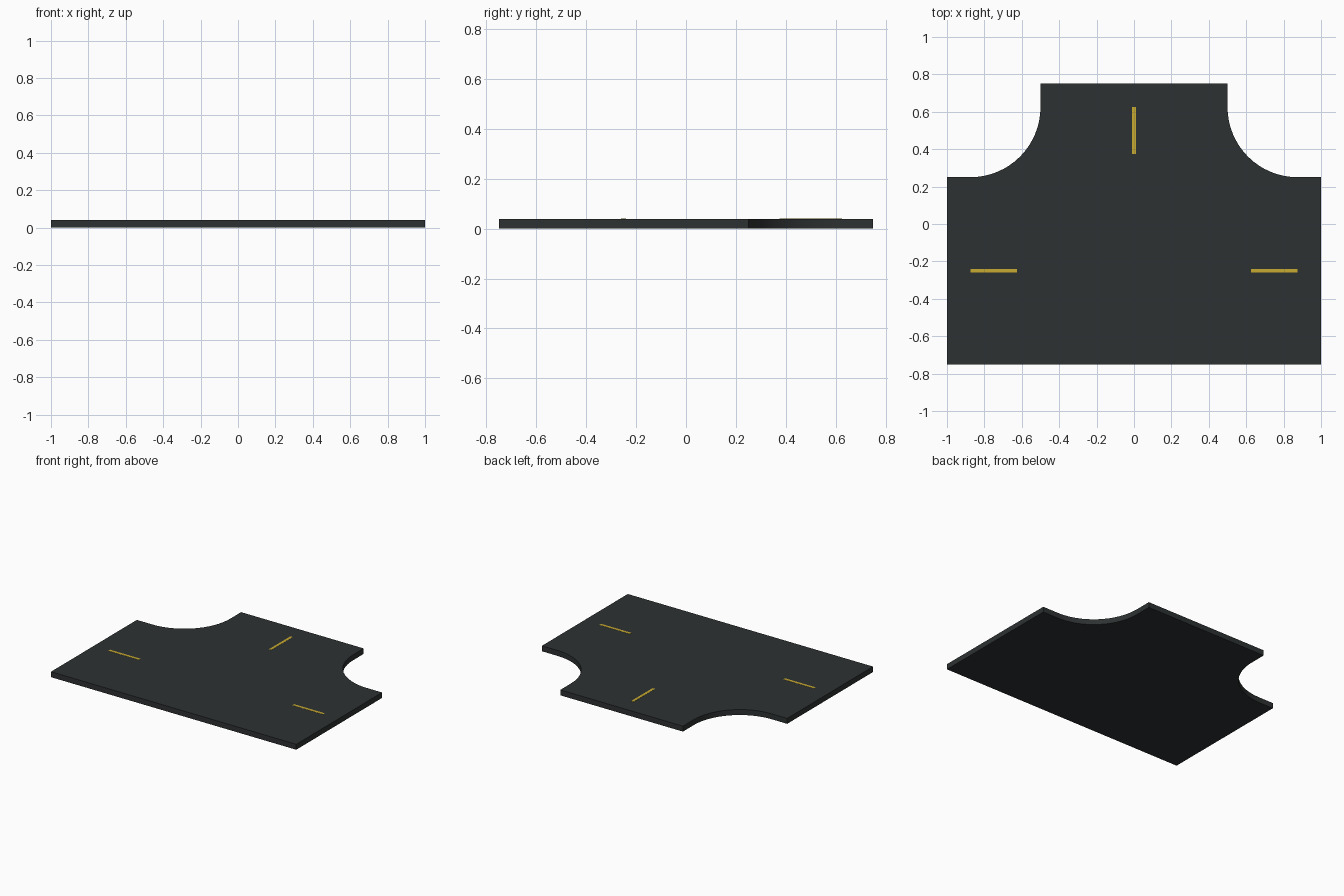
import bpy, bmesh, math

if "Cube" in bpy.data.objects:
    bpy.data.objects.remove(bpy.data.objects["Cube"])

HEIGHT = 0.04


def material(name, color):
    m = bpy.data.materials.new(name)
    m.diffuse_color = (*color, 1)
    m.use_nodes = True
    m.node_tree.nodes["Principled BSDF"].inputs["Base Color"].default_value = m.diffuse_color
    return m


def slab(name, outline, z0, z1, mat):
    """Extrude a counter-clockwise outline from z0 to z1."""
    bm = bmesh.new()
    base = bm.faces.new([bm.verts.new((x, y, z0)) for x, y in outline])
    top = bmesh.ops.extrude_face_region(bm, geom=[base], use_keep_orig=True)
    bmesh.ops.translate(bm, vec=(0, 0, z1 - z0),
                        verts=[g for g in top["geom"] if isinstance(g, bmesh.types.BMVert)])
    bmesh.ops.recalc_face_normals(bm, faces=bm.faces)
    mesh = bpy.data.meshes.new(name)
    bm.to_mesh(mesh)
    bm.free()
    mesh.materials.append(mat)
    obj = bpy.data.objects.new(name, mesh)
    bpy.context.collection.objects.link(obj)
    return obj


asphalt = material("asphalt", (0.027, 0.031, 0.032))
yellow = material("yellow_paint", (0.58, 0.41, 0.03))

# Road tile: right half of the outline with a rounded inner corner, then mirrored
R, CX, CY = 0.375, 0.875, 0.625
STEPS = 16
arc = [(CX + R * math.cos(a), CY + R * math.sin(a))
       for a in (math.radians(270 - 90 * i / STEPS) for i in range(STEPS + 1))]
right = [(1, -0.75), (1, 0.25)] + arc + [(0.5, 0.75)]
left = [(-x, y) for x, y in reversed(right)]
road = slab("road_tile", right + left, 0, HEIGHT, asphalt)

bpy.context.view_layer.objects.active = road
road.select_set(True)
bpy.ops.object.shade_smooth_by_angle(angle=math.radians(30))

# Painted lane dashes, one per arm of the junction
L, W = 0.125, 0.01
for name, cx, cy, hx, hy in (("left_dash", -0.75, -0.25, L, W),
                             ("right_dash", 0.75, -0.25, L, W),
                             ("back_dash", 0, 0.5, W, L)):
    rect = [(cx - hx, cy - hy), (cx + hx, cy - hy), (cx + hx, cy + hy), (cx - hx, cy + hy)]
    slab(name, rect, HEIGHT - 0.002, HEIGHT + 0.001, yellow)
